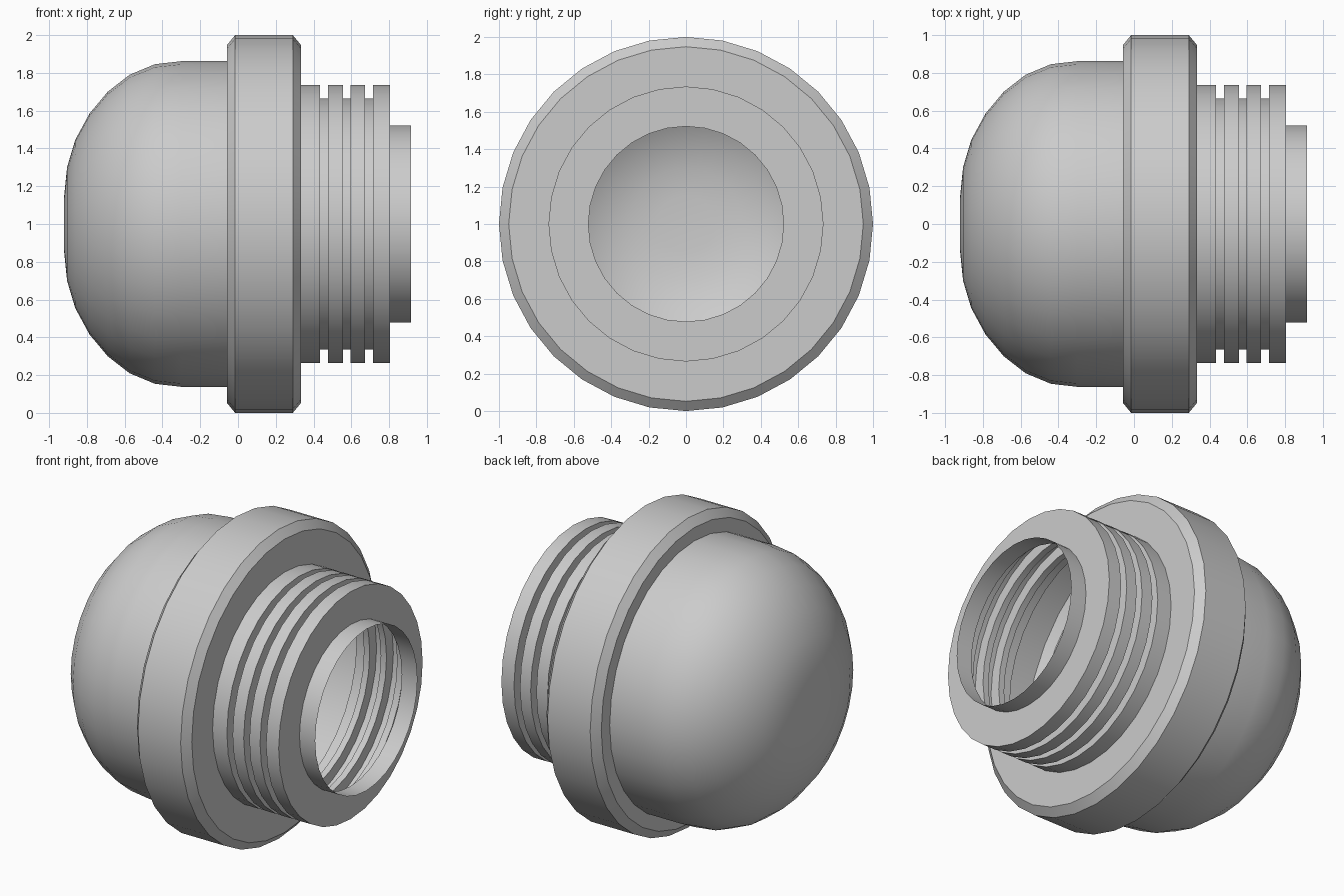
import bpy
import bmesh
from math import cos, sin, pi, radians

SIDES = 32

cube = bpy.data.objects.get("Cube")
if cube:
    bpy.data.objects.remove(cube, do_unlink=True)

grey = bpy.data.materials.new("plain grey")
grey.use_nodes = True
colour = (0.6, 0.6, 0.6, 1.0)
grey.diffuse_color = colour
grey.node_tree.nodes["Principled BSDF"].inputs["Base Color"].default_value = colour


def revolve(name, profile, cap_start=False):
    """Turn (x, radius) points about the x axis into an open shell."""
    bm = bmesh.new()
    rings = []
    for x, r in profile:
        angles = [2 * pi * j / SIDES for j in range(SIDES)]
        rings.append([bm.verts.new((x, r * cos(a), 1 + r * sin(a))) for a in angles])
    for near, far in zip(rings, rings[1:]):
        for j in range(SIDES):
            k = (j + 1) % SIDES
            bm.faces.new((near[j], near[k], far[k], far[j]))
    if cap_start:
        bm.faces.new(rings[0][::-1])
    # Smooth faces, with hard edges kept sharp
    for face in bm.faces:
        face.smooth = True
    bm.normal_update()
    for edge in bm.edges:
        if len(edge.link_faces) == 2:
            edge.smooth = edge.calc_face_angle() < radians(30)
    mesh = bpy.data.meshes.new(name)
    bm.to_mesh(mesh)
    bm.free()
    mesh.materials.append(grey)
    obj = bpy.data.objects.new(name, mesh)
    bpy.context.collection.objects.link(obj)
    return obj


# Rounded closed end
dome = [(-0.92, 0.153), (-0.905, 0.30), (-0.862, 0.445), (-0.786, 0.585),
        (-0.69, 0.70), (-0.574, 0.79), (-0.44, 0.846), (-0.30, 0.862), (-0.058, 0.862)]
revolve("dome", dome, cap_start=True)

# Wide chamfered collar
revolve("collar", [(-0.058, 0.862), (-0.058, 0.948), (-0.015, 1.0),
                   (0.29, 1.0), (0.333, 0.948), (0.333, 0.735)])

# Grooved barrel, closed by a flat shoulder
OUTER, INNER = 0.735, 0.665
barrel = [(0.333, OUTER)]
for start, end in ((0.435, 0.476), (0.555, 0.596), (0.672, 0.715)):
    barrel += [(start, OUTER), (start, INNER), (end, INNER), (end, OUTER)]
barrel += [(0.805, OUTER), (0.805, 0.522)]
revolve("grooved_barrel", barrel)

# Open neck
revolve("neck", [(0.805, 0.522), (0.917, 0.522)])
